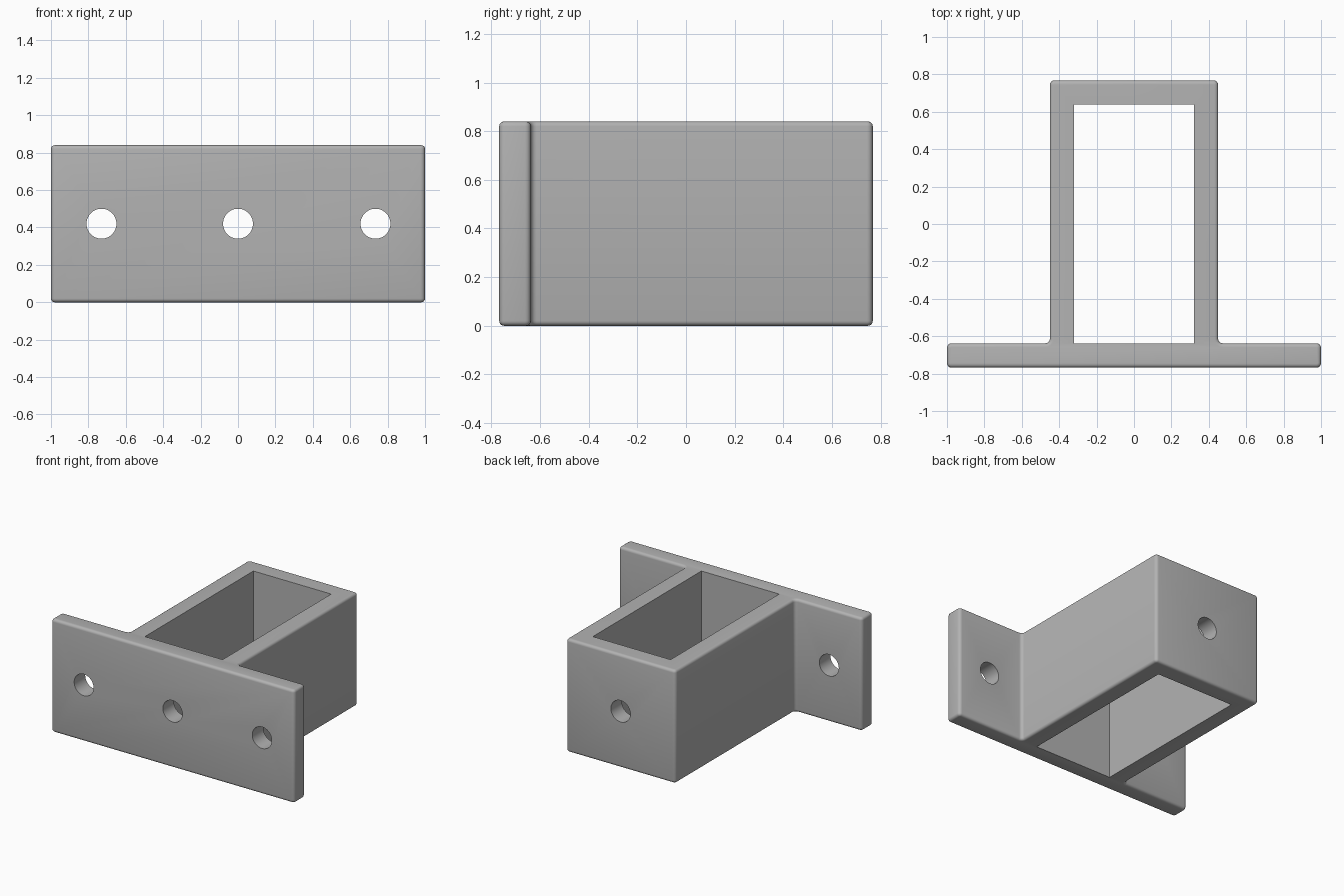
import bpy, bmesh, math
from mathutils import Matrix

if "Cube" in bpy.data.objects:
    bpy.data.objects.remove(bpy.data.objects["Cube"], do_unlink=True)

HEIGHT = 0.84
DEPTH = 0.768     # half depth
WALL = 0.13
BOX_X = 0.45      # half width of the socket
HOLE_R = 0.08

grey = bpy.data.materials.new("light_grey")
grey.use_nodes = True
colour = (0.45, 0.45, 0.45, 1)
grey.diffuse_color = colour
grey.node_tree.nodes["Principled BSDF"].inputs["Base Color"].default_value = colour


def make_object(name, bm):
    bmesh.ops.recalc_face_normals(bm, faces=bm.faces)
    mesh = bpy.data.meshes.new(name)
    bm.to_mesh(mesh)
    bm.free()
    mesh.materials.append(grey)
    obj = bpy.data.objects.new(name, mesh)
    bpy.context.collection.objects.link(obj)
    return obj


def cut(target, cutter):
    mod = target.modifiers.new(cutter.name, "BOOLEAN")
    mod.operation = "DIFFERENCE"
    mod.solver = "EXACT"
    mod.object = cutter
    bpy.context.view_layer.objects.active = target
    bpy.ops.object.modifier_apply(modifier=mod.name)
    bpy.data.objects.remove(cutter, do_unlink=True)


def round_edges(bm, edges, radius):
    bmesh.ops.bevel(bm, geom=edges, offset=radius, segments=4, profile=0.5,
                    affect="EDGES")


# Solid bracket: mounting plate and socket as one outline pulled upwards
half = [(BOX_X, DEPTH), (BOX_X, WALL - DEPTH), (1, WALL - DEPTH), (1, -DEPTH)]
outline = half + [(-x, y) for x, y in reversed(half)]
bm = bmesh.new()
base = bm.faces.new([bm.verts.new((x, y, 0)) for x, y in outline])
pulled = bmesh.ops.extrude_face_region(bm, geom=[base], use_keep_orig=True)["geom"]
bmesh.ops.translate(bm, vec=(0, 0, HEIGHT),
                    verts=[g for g in pulled if isinstance(g, bmesh.types.BMVert)])
bmesh.ops.recalc_face_normals(bm, faces=bm.faces)

# Rounded corners and fillets, then rounded top and bottom rims
upright = [e for e in bm.edges if abs(e.verts[0].co.z - e.verts[1].co.z) > 0.5]
round_edges(bm, upright, 0.024)
rim = [e for e in bm.edges if abs(e.verts[0].co.z - e.verts[1].co.z) < 0.01]
round_edges(bm, rim, 0.02)
bracket = make_object("wall_bracket", bm)

# Rectangular opening right through the socket
bm = bmesh.new()
bmesh.ops.create_cube(bm, size=1, matrix=Matrix.Translation((0, 0, HEIGHT / 2))
                      @ Matrix.Diagonal((2 * (BOX_X - WALL), 2 * (DEPTH - WALL), 2, 1)))
cut(bracket, make_object("socket_cutter", bm))

# Screw holes; the middle one also goes through the back wall
for x, y, length in ((-0.73, -0.7, 0.4), (0, 0, 2), (0.735, -0.7, 0.4)):
    bm = bmesh.new()
    bmesh.ops.create_cone(bm, cap_ends=True, segments=48, radius1=HOLE_R,
                          radius2=HOLE_R, depth=length,
                          matrix=Matrix.Translation((x, y, HEIGHT / 2))
                          @ Matrix.Rotation(math.pi / 2, 4, "X"))
    cut(bracket, make_object("hole_cutter", bm))

# Smooth rounded edges, crisp cut edges
bpy.ops.object.select_all(action="DESELECT")
bracket.select_set(True)
bpy.context.view_layer.objects.active = bracket
bpy.ops.object.shade_smooth_by_angle(angle=math.radians(30))
